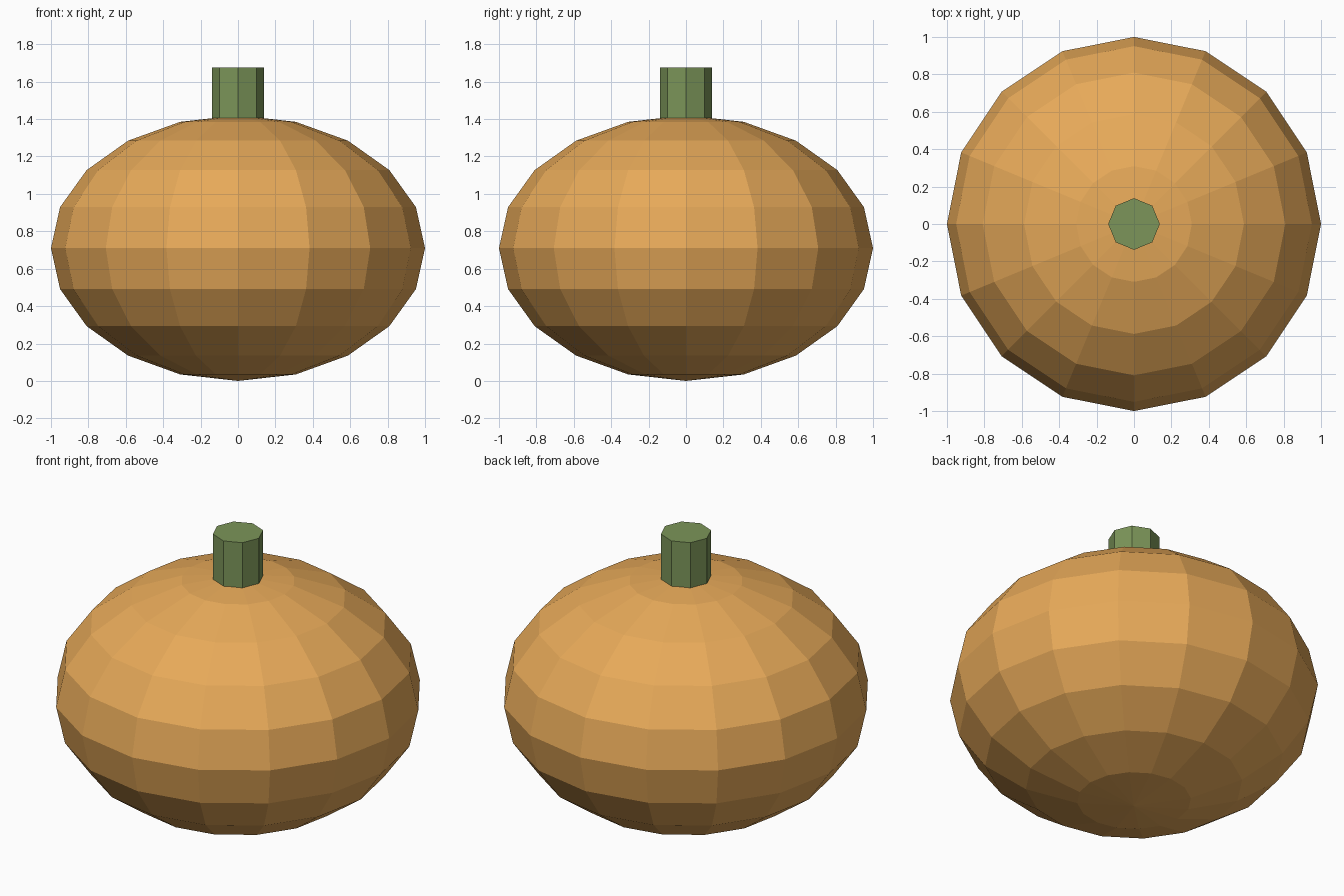
import bpy

if "Cube" in bpy.data.objects:
    bpy.data.objects.remove(bpy.data.objects["Cube"])


def finish(name, color):
    """Name the active object and give it a plain coloured material."""
    obj = bpy.context.object
    obj.name = name
    mat = bpy.data.materials.new(name + "_material")
    mat.diffuse_color = (*color, 1.0)
    mat.use_nodes = True
    mat.node_tree.nodes["Principled BSDF"].inputs["Base Color"].default_value = mat.diffuse_color
    obj.data.materials.append(mat)
    return obj


HALF_HEIGHT = 0.71
STEM_BOTTOM, STEM_TOP = 1.37, 1.675

# Pumpkin body: squashed, flat-shaded low-poly sphere
bpy.ops.mesh.primitive_uv_sphere_add(segments=16, ring_count=10, radius=1,
                                     location=(0, 0, HALF_HEIGHT))
body = finish("pumpkin_body", (0.8, 0.4, 0.1))
body.scale.z = HALF_HEIGHT

# Stem: eight-sided cylinder sunk slightly into the top
bpy.ops.mesh.primitive_cylinder_add(vertices=8, radius=0.138,
                                    depth=STEM_TOP - STEM_BOTTOM,
                                    location=(0, 0, (STEM_TOP + STEM_BOTTOM) / 2))
finish("stem", (0.2, 0.3, 0.1))
